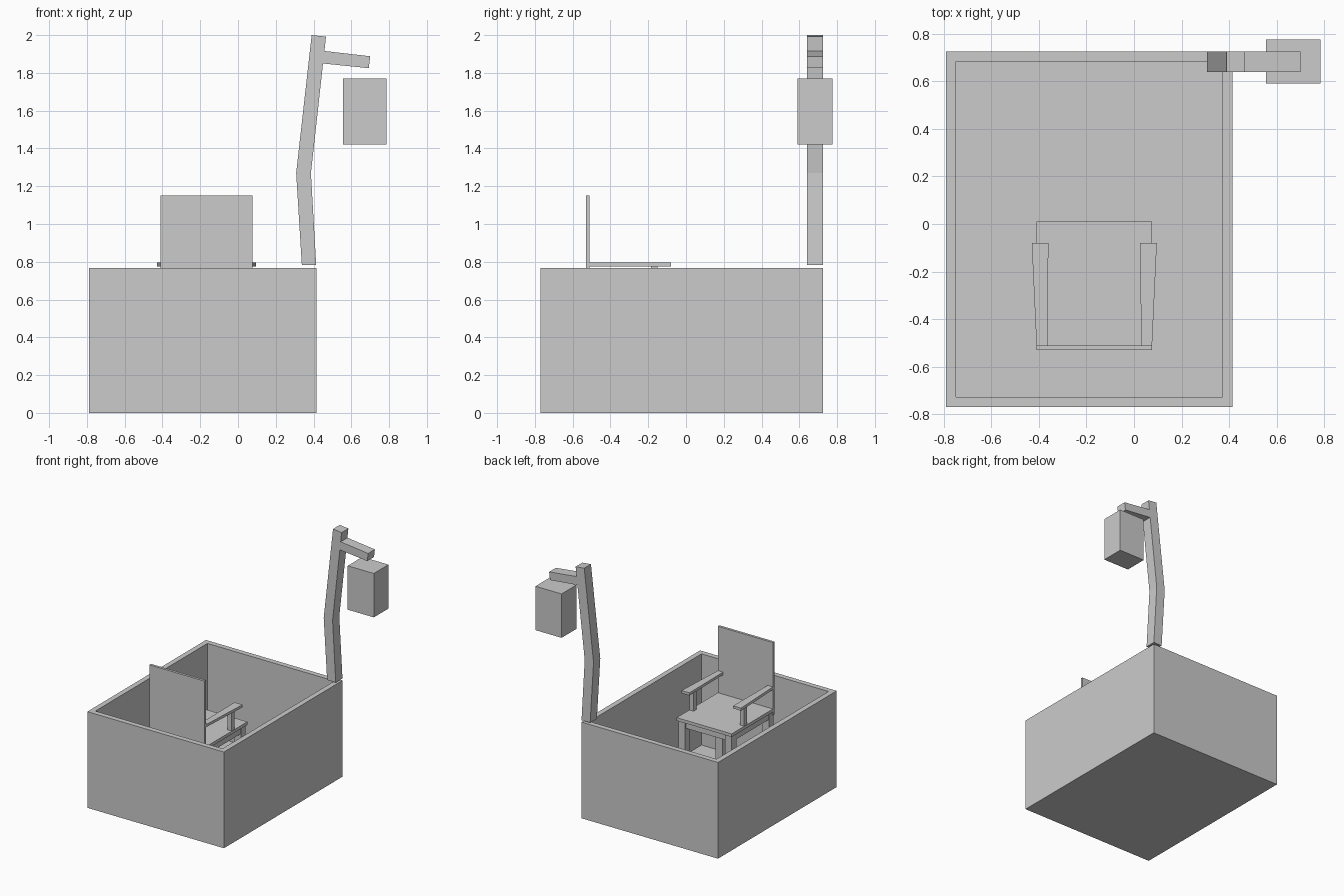
import bpy, bmesh

if "Cube" in bpy.data.objects:
    bpy.data.objects.remove(bpy.data.objects["Cube"])


def mesh_object(name, bm):
    bmesh.ops.recalc_face_normals(bm, faces=bm.faces)
    me = bpy.data.meshes.new(name)
    bm.to_mesh(me)
    bm.free()
    ob = bpy.data.objects.new(name, me)
    bpy.context.collection.objects.link(ob)
    return ob


def box(name, x0, x1, y0, y1, z0, z1):
    bm = bmesh.new()
    bmesh.ops.create_cube(bm, size=1)
    for v in bm.verts:
        v.co = (x1 if v.co.x > 0 else x0,
                y1 if v.co.y > 0 else y0,
                z1 if v.co.z > 0 else z0)
    return mesh_object(name, bm)


def prism(name, profile, vec):
    """Extrude a flat 3D outline along vec."""
    bm = bmesh.new()
    face = bm.faces.new([bm.verts.new(p) for p in profile])
    out = bmesh.ops.extrude_face_region(bm, geom=[face], use_keep_orig=True)
    verts = [g for g in out["geom"] if isinstance(g, bmesh.types.BMVert)]
    bmesh.ops.translate(bm, verts=verts, vec=vec)
    return mesh_object(name, bm)


# Open crate: inset the top and push it down to the floor
FLOOR = 0.04
crate = box("crate", -0.79, 0.415, -0.77, 0.725, 0, 0.767)
bm = bmesh.new()
bm.from_mesh(crate.data)
bm.faces.ensure_lookup_table()
top = max(bm.faces, key=lambda f: f.calc_center_median().z)
bmesh.ops.inset_region(bm, faces=[top], thickness=0.042, use_even_offset=True)
out = bmesh.ops.extrude_discrete_faces(bm, faces=[top])
for v in out["faces"][0].verts:
    v.co.z = FLOOR
bm.to_mesh(crate.data)
bm.free()

# Bent lamp post, bracket and lantern
Y0, DEPTH = 0.64, (0, 0.085, 0)
post = [(0.338, 0.782), (0.414, 0.782), (0.386, 1.27),
        (0.466, 1.992), (0.390, 2.0), (0.308, 1.27)]
bracket = [(0.448, 1.85), (0.692, 1.825), (0.70, 1.888), (0.456, 1.916)]
prism("lamp_post", [(x, Y0, z) for x, z in post], DEPTH)
prism("lamp_bracket", [(x, Y0, z) for x, z in bracket], DEPTH)
box("lantern", 0.555, 0.785, 0.59, 0.775, 1.42, 1.77)

# Chair, mirrored about its own centre line
CX, HALF, SEAT = -0.167, 0.243, 0.62
box("backrest", CX - HALF, CX + HALF, -0.53, -0.51, 0.57, 1.15)
box("seat", CX - HALF, CX + HALF, -0.51, 0.01, SEAT - 0.025, SEAT)
for label, y in (("front", -0.03), ("back", -0.51)):
    box(label + "_apron", CX - 0.2, CX + 0.2, y, y + 0.02, SEAT - 0.075, SEAT - 0.025)


def side_box(name, s, a, b, *rest):
    x0, x1 = sorted((CX + s * a, CX + s * b))
    box(name, x0, x1, *rest)


for side, s in (("left", -1), ("right", 1)):
    side_box(side + "_front_leg", s, 0.175, 0.235, -0.06, 0.0, FLOOR, SEAT - 0.025)
    side_box(side + "_back_leg", s, 0.175, 0.235, -0.53, -0.47, FLOOR, SEAT - 0.025)
    side_box(side + "_apron", s, 0.21, 0.23, -0.48, -0.04, SEAT - 0.075, SEAT - 0.025)
    side_box(side + "_arm_support", s, 0.205, 0.24, -0.185, -0.15, SEAT, 0.78)
    arm = [(0.197, -0.51), (0.243, -0.51), (0.263, -0.08), (0.193, -0.08)]
    prism(side + "_armrest", [(CX + s * x, y, 0.775) for x, y in arm], (0, 0, 0.021))
